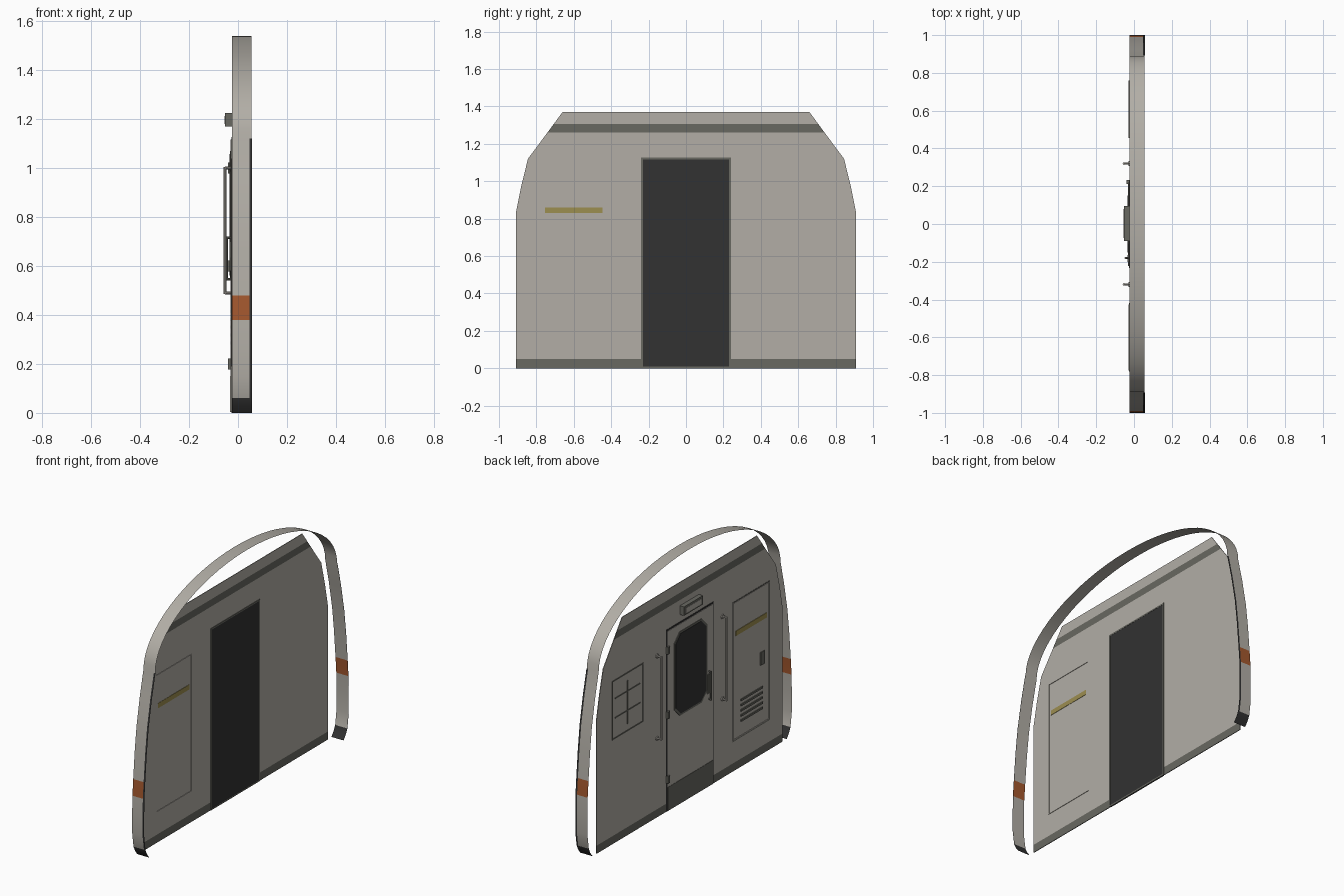
import bpy, bmesh, math

if "Cube" in bpy.data.objects:
    bpy.data.objects.remove(bpy.data.objects["Cube"])


def material(name, r, g, b):
    m = bpy.data.materials.new(name)
    lin = [((c / 255 + 0.055) / 1.055) ** 2.4 for c in (r, g, b)]
    m.diffuse_color = (*lin, 1)
    m.use_nodes = True
    m.node_tree.nodes["Principled BSDF"].inputs["Base Color"].default_value = m.diffuse_color
    return m


GREY = material("warm_grey", 178, 174, 166)
DARK = material("dark_grey", 104, 104, 97)
BLACK = material("near_black", 50, 50, 50)
YELLOW = material("yellow", 156, 142, 80)
ORANGE = material("orange", 164, 88, 46)
WALL_X = -0.025     # detailed face of the wall


def make(name, verts, faces, mats, indices=None):
    me = bpy.data.meshes.new(name)
    me.from_pydata(verts, [], faces)
    for m in mats:
        me.materials.append(m)
    if indices:
        me.polygons.foreach_set("material_index", indices)
    ob = bpy.data.objects.new(name, me)
    bpy.context.collection.objects.link(ob)
    return ob


def box(name, x0, x1, y0, y1, z0, z1, mat):
    v = [(x, y, z) for x in (x0, x1) for y in (y0, y1) for z in (z0, z1)]
    f = [(0, 1, 3, 2), (4, 6, 7, 5), (0, 4, 5, 1),
         (2, 3, 7, 6), (0, 2, 6, 4), (1, 5, 7, 3)]
    return make(name, v, f, [mat])


def prism(name, outline, x0, x1, mat):
    n = len(outline)
    v = [(x, y, z) for x in (x0, x1) for y, z in outline]
    f = [tuple(range(n - 1, -1, -1)), tuple(range(n, 2 * n))]
    f += [(i, (i + 1) % n, n + (i + 1) % n, n + i) for i in range(n)]
    return make(name, v, f, [mat])


def frame(name, x0, x1, y0, y1, z0, z1, w, mat):
    box(name + "_left", x0, x1, y0, y0 + w, z0, z1, mat)
    box(name + "_right", x0, x1, y1 - w, y1, z0, z1, mat)
    box(name + "_top", x0, x1, y0 + w, y1 - w, z1 - w, z1, mat)
    box(name + "_bottom", x0, x1, y0 + w, y1 - w, z0, z0 + w, mat)


def rod(name, a, b, r, mat, sides=8):
    # round bar between two points
    from mathutils import Vector
    a, b = Vector(a), Vector(b)
    bm = bmesh.new()
    bmesh.ops.create_cone(bm, cap_ends=True, segments=sides, radius1=r,
                          radius2=r, depth=(b - a).length)
    rot = (b - a).to_track_quat('Z', 'Y').to_matrix().to_4x4()
    rot.translation = (a + b) / 2
    bm.transform(rot)
    me = bpy.data.meshes.new(name)
    bm.to_mesh(me)
    bm.free()
    me.materials.append(mat)
    ob = bpy.data.objects.new(name, me)
    bpy.context.collection.objects.link(ob)


# Bulkhead wall with dark skirting and upper stripe
rows = [(0, .91), (.05, .91), (.83, .91), (.97, .882), (1.12, .845),
        (1.26, .741), (1.305, .708), (1.37, .66)]
verts = [(WALL_X, s * y, z) for z, y in rows for s in (-1, 1)]
faces = [(2 * i, 2 * i + 1, 2 * i + 3, 2 * i + 2) for i in range(len(rows) - 1)]
dark_rows = [1 if i in (0, 5) else 0 for i in range(len(faces))]
wall = make("bulkhead_wall", verts, faces, [GREY, DARK], dark_rows)
mod = wall.modifiers.new("thickness", 'SOLIDIFY')
mod.thickness = 0.004
mod.offset = -1 if wall.data.polygons[0].normal.x < 0 else 1

# Surrounding body ribbon: curved sides and elliptical roof
side = [(0, .95), (.03, .973), (.06, .987), (.15, 1.0), (.27, 1.0), (.38, .998),
        (.48, .99), (.65, .975), (.8, .957), (.97, .925), (1.12, .89)]
arch = [(.89 * math.cos(math.pi * i / 32), 1.12 + .42 * math.sin(math.pi * i / 32))
        for i in range(33)]
path = [(y, z) for z, y in side] + arch[1:-1] + [(-y, z) for z, y in reversed(side)]


def ribbon(name, pts, x0, x1, mats, rule):
    v = [(x, y, z) for y, z in pts for x in (x0, x1)]
    f = [(2 * i, 2 * i + 1, 2 * i + 3, 2 * i + 2) for i in range(len(pts) - 1)]
    idx = [rule((pts[i][1] + pts[i + 1][1]) / 2) for i in range(len(pts) - 1)]
    ob = make(name, v, f, mats, idx)
    # outward facing
    bm = bmesh.new()
    bm.from_mesh(ob.data)
    for face in bm.faces:
        c = face.calc_center_median()
        if face.normal.y * c.y + face.normal.z * max(0, c.z - 1.1) < 0:
            face.normal_flip()
        face.smooth = True
    bm.to_mesh(ob.data)
    bm.free()


ribbon("body_ribbon", path, -.025, .056, [GREY, BLACK, ORANGE],
       lambda z: 1 if z < .06 else 2 if .38 < z < .48 else 0)

# Dark seal along the open edge of each side
for s, tag in ((1, "left"), (-1, "right")):
    ribbon("edge_seal_" + tag, [(s * (y + .001), z) for z, y in side],
           .047, .058, [BLACK], lambda z: 0)

# Door: dark backing, leaf, window, kick plate, frame
box("door_backing", -.022, -.019, -.232, .232, 0, 1.118, BLACK)
frame("door_back_trim", -.022, -.018, -.24, .24, -.0, 1.126, .009, DARK)
box("door_gap", -.027, -.024, -.232, .232, 0, 1.126, BLACK)
box("door_leaf", -.030, -.026, -.222, .222, .004, 1.116, GREY)
box("door_kick_plate", -.032, -.029, -.222, .222, .004, .15, DARK)


def chamfered(hw, z0, z1, c):
    return [(-hw + c, z0), (hw - c, z0), (hw, z0 + c), (hw, z1 - c),
            (hw - c, z1), (-hw + c, z1), (-hw, z1 - c), (-hw, z0 + c)]


prism("window_surround", chamfered(.162, .55, 1.07, .055), -.033, -.029, DARK)
prism("window_pane", chamfered(.15, .562, 1.058, .05), -.035, -.032, BLACK)

# Hinges
for i, z in enumerate((.2, .6, 1.0)):
    box(f"door_hinge_{i}", -.040, -.026, .212, .232, z - .022, z + .022, DARK)

# Door handle
box("handle_plate", -.034, -.029, -.20, -.165, .58, .70, DARK)
rod("handle_bar", (-.046, -.18, .54), (-.046, -.18, .72), .005, DARK)
for z in (.545, .715):
    rod("handle_post", (-.046, -.18, z), (-.029, -.18, z), .005, DARK)

# Lamp over the door
box("lamp_housing", -.053, WALL_X, -.09, .095, 1.17, 1.225, DARK)
box("lamp_lens", -.055, -.052, -.075, .08, 1.18, 1.212, GREY)

# Grab rails
for y in (-.32, .32):
    rod("grab_rail", (-.053, y, .485), (-.053, y, 1.005), .007, GREY)
    for z in (.49, 1.0):
        rod("rail_post", (-.053, y, z), (WALL_X, y, z), .006, GREY)
        rod("rail_flange", (-.030, y, z), (WALL_X, y, z), .014, GREY)

# Equipment locker with stripe, latch and louvres
frame("locker_rim", -.028, -.018, -.775, -.425, .19, 1.04, .005, GREY)
frame("locker_gap", -.0265, -.0245, -.782, -.418, .183, 1.047, .006, DARK)
box("locker_stripe", -.028, -.019, -.755, -.447, .83, .86, YELLOW)
box("locker_latch", -.030, WALL_X, -.73, -.69, .555, .635, DARK)
for i in range(5):
    z = .28 + i * .032
    box(f"louvre_{i}", -.030, WALL_X, -.71, -.50, z, z + .012, DARK)

# Small hatch panel with divider lines
frame("hatch_frame", -.028, WALL_X, .455, .76, .645, 1.01, .007, DARK)
for z in (.77, .89):
    box("hatch_divider", -.028, WALL_X, .485, .73, z, z + .007, DARK)
box("hatch_upright", -.028, WALL_X, .604, .611, .69, .96, DARK)
